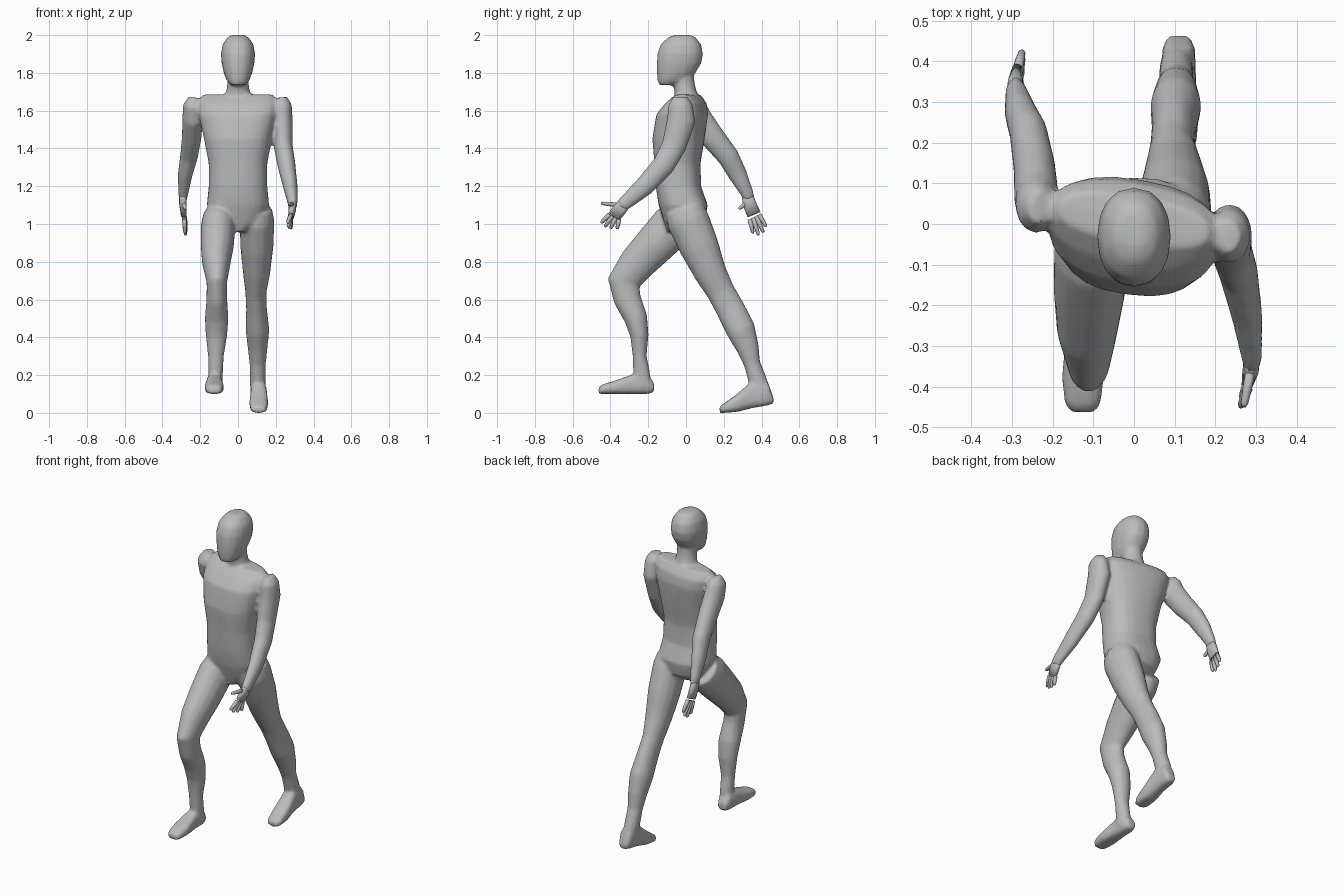
import bpy
import bmesh
import math
from mathutils import Vector, Matrix

UNIT = 0.01  # section tables below are in hundredths
X_AXIS, Y_AXIS, Z_AXIS = Vector((1, 0, 0)), Vector((0, 1, 0)), Vector((0, 0, 1))

cube = bpy.data.objects.get("Cube")
if cube:
    bpy.data.objects.remove(cube, do_unlink=True)

# Single plain clay colour
clay = bpy.data.materials.new("clay_grey")
clay.use_nodes = True
colour = (0.5, 0.5, 0.5, 1)
clay.diffuse_color = colour
shader = next(n for n in clay.node_tree.nodes if n.type == "BSDF_PRINCIPLED")
shader.inputs["Base Color"].default_value = colour


def signed_power(value, power):
    return math.copysign(abs(value) ** power, value)


def loft(bm, sections, axis=None, power=1.0, sides=16):
    """Skin rings of (x, y, z, half width, half depth, optional yaw)."""
    centres = [Vector(s[:3]) * UNIT for s in sections]
    rings = []
    last = len(sections) - 1
    for i, section in enumerate(sections):
        along = axis or (centres[min(i + 1, last)] - centres[max(i - 1, 0)]).normalized()
        yaw = math.radians(section[5]) if len(section) > 5 else 0
        side = Matrix.Rotation(yaw, 3, "Z") @ X_AXIS
        side = (side - along * side.dot(along)).normalized()
        other = along.cross(side)
        ring = []
        for k in range(sides):
            angle = math.tau * k / sides
            u = signed_power(math.cos(angle), power) * section[3] * UNIT
            v = signed_power(math.sin(angle), power) * section[4] * UNIT
            ring.append(bm.verts.new(centres[i] + side * u + other * v))
        rings.append(ring)
    faces = [bm.faces.new(rings[0][::-1]), bm.faces.new(rings[-1])]
    for low, high in zip(rings, rings[1:]):
        for k in range(sides):
            n = (k + 1) % sides
            faces.append(bm.faces.new((low[k], low[n], high[n], high[k])))
    bmesh.ops.recalc_face_normals(bm, faces=faces)


def make_object(name, bm):
    mesh = bpy.data.meshes.new(name)
    bm.to_mesh(mesh)
    bm.free()
    mesh.materials.append(clay)
    mesh.shade_smooth()
    obj = bpy.data.objects.new(name, mesh)
    bpy.context.collection.objects.link(obj)
    return obj


body = bmesh.new()

# Torso, twisted so the right shoulder trails
loft(body, [
    (0, -4, 96, 4, 6), (0, -1, 102, 13, 11), (0, -1.5, 110, 16.5, 13),
    (0, -4, 120, 15.5, 12, -3), (0, -4.5, 132, 15.5, 12, -6),
    (0, -4, 145, 18, 13.5, -8), (0, -2, 158, 21, 13, -10),
    (0, 0, 164, 21.5, 10, -10), (0, 1, 168.5, 19, 5.5, -10),
], axis=Z_AXIS, power=0.8, sides=24)

# Neck
loft(body, [
    (0, 2, 163, 9, 8), (0, 0, 169, 6.5, 6),
    (0, -1, 174, 5.7, 5.7), (0, -2, 182, 6, 6),
], axis=Z_AXIS)

# Head with a flat face plane
loft(body, [
    (0, -10, 173.5, 4, 4.3), (0, -7.8, 176, 6, 7.2),
    (0, -5.2, 180, 7.6, 10.3), (0, -3.7, 185, 8.7, 11.8),
    (0, -3.1, 190, 9.1, 12.1), (0, -2.7, 195, 8.2, 10.8),
    (0, -2.2, 198.7, 5.8, 7.5), (0, -1.7, 200, 3.5, 4.5),
], axis=Z_AXIS, power=0.9)

# Left leg pushes off behind, right leg strides forward
left_leg = [
    (10, -1, 108, 8, 10), (10, 1, 102, 9.2, 11.3), (10, 7, 88, 8.8, 10.5),
    (9.8, 13, 74, 7.2, 8.6), (9.5, 18.5, 64, 5.6, 7.5), (9.8, 23.5, 55, 5.5, 7.7),
    (10.3, 29, 44, 6.3, 7.8), (10.4, 32.8, 34, 5.2, 6), (10.4, 35, 26, 4.3, 4.4),
    (10.4, 38, 17, 4.2, 5), (10.6, 39.5, 10, 4, 5),
]
right_leg = [
    (-10, -2, 104, 8.5, 10), (-10.5, -7, 99, 9.2, 11.8), (-11, -17, 88.5, 8.8, 10.8),
    (-11.5, -26, 79, 7.5, 9.8), (-11.2, -33, 69, 5.4, 8.8), (-11.2, -31, 60, 5.5, 7.3),
    (-11.3, -26.5, 50, 6.3, 6.2), (-11.4, -24.7, 41, 5.7, 4.9), (-11.7, -24.5, 30, 4.2, 3.7),
    (-11.8, -23.5, 21, 3.8, 4.5), (-12, -23, 14, 4, 4.5),
]

# Arms swing opposite to the legs
left_arm = [
    (23, -3, 167, 3, 4), (23.5, -3, 163, 5, 6.5), (23.5, -2.5, 155, 5.5, 7.6),
    (24, -6.5, 141, 5, 6.6), (25.7, -12, 131, 4.8, 6), (27.8, -22.5, 119.5, 3.8, 5.2),
    (29, -33, 110.5, 2.5, 3.8), (28.8, -34.5, 108.5, 2, 3.5),
]
right_arm = [
    (-23, 4, 167, 3, 4), (-24, 4, 163, 5, 6.5), (-24, 6.5, 156, 5.5, 7.2),
    (-24.5, 14, 146, 5.2, 6.6), (-26, 22.5, 135.5, 4.7, 5.8), (-28, 27.5, 126, 3.9, 5),
    (-29, 32.5, 116, 2.7, 3.4), (-29, 33.3, 113, 2, 3.2),
]
for limb in (left_leg, right_leg, left_arm, right_arm):
    loft(body, limb)

# Feet, heel to toe: (y, bottom, top, half width)
right_foot = [(-17, 11, 16, 2.8), (-20, 10, 20, 4), (-28, 10, 20.5, 4.2),
              (-38, 10, 17, 5.2), (-44.5, 10, 15, 4.4), (-46.3, 10, 13.5, 2.8)]
left_foot = [(46.3, 5, 8, 2.6), (43.5, 4, 16, 4), (35, 2.5, 17, 4.3),
             (27, 0.5, 10, 5), (20, 0, 5, 4.5), (17.8, 0, 3.5, 3)]
for x, foot in ((-12.6, right_foot), (11, left_foot)):
    loft(body, [(x, y, (low + top) / 2, wide, (top - low) / 2) for y, low, top, wide in foot],
         axis=Y_AXIS, power=0.7)

# Fuse the body parts into one continuous skin
skin = make_object("body", body)
remesh = skin.modifiers.new("fuse", "REMESH")
remesh.mode = "VOXEL"
remesh.voxel_size = 0.01
remesh.use_smooth_shade = True
relax = skin.modifiers.new("relax", "SMOOTH")
relax.factor = 0.5
relax.iterations = 4
reduce = skin.modifiers.new("reduce", "DECIMATE")
reduce.ratio = 0.3


def make_hand(name, palm, knuckles, tips, thumb):
    """Flat palm, four tapered fingers and a thumb."""
    bm = bmesh.new()
    loft(bm, palm, power=0.8, sides=12)
    first, final = map(Vector, knuckles)
    fingers = [(first.lerp(final, i / 3), Vector(tip)) for i, tip in enumerate(tips)]
    fingers.append(tuple(map(Vector, thumb)))
    for start, end in fingers:
        loft(bm, [(*start.lerp(end, f), r, r) for f, r in
                  ((0, 1.2), (0.5, 1.15), (0.9, 0.9), (1, 0.5))], sides=8)
    make_object(name, bm)


make_hand("left_hand",
          [(29, -32, 111.5, 2, 3.2), (28.8, -35, 108, 2, 3.7), (28, -38, 104, 1.5, 3.5)],
          ((28, -40.5, 105), (28, -35.5, 102.5)),
          [(26.2, -45, 100.5), (26.5, -43, 98.5), (27.3, -40, 97.5), (28, -36.5, 97.3)],
          ((28.8, -35.5, 110), (27, -45, 111)))
make_hand("right_hand",
          [(-29, 32, 117, 2, 2.8), (-29.2, 33.5, 111, 2, 3.5), (-28.8, 36, 105, 1.5, 3.7)],
          ((-28.5, 38.7, 105), (-28.5, 33.8, 102.5)),
          [(-27.5, 42.5, 98.5), (-27.5, 41, 95.5), (-27.7, 38.5, 94), (-28, 35.5, 95)],
          ((-29, 33, 112), (-28, 28, 108)))
